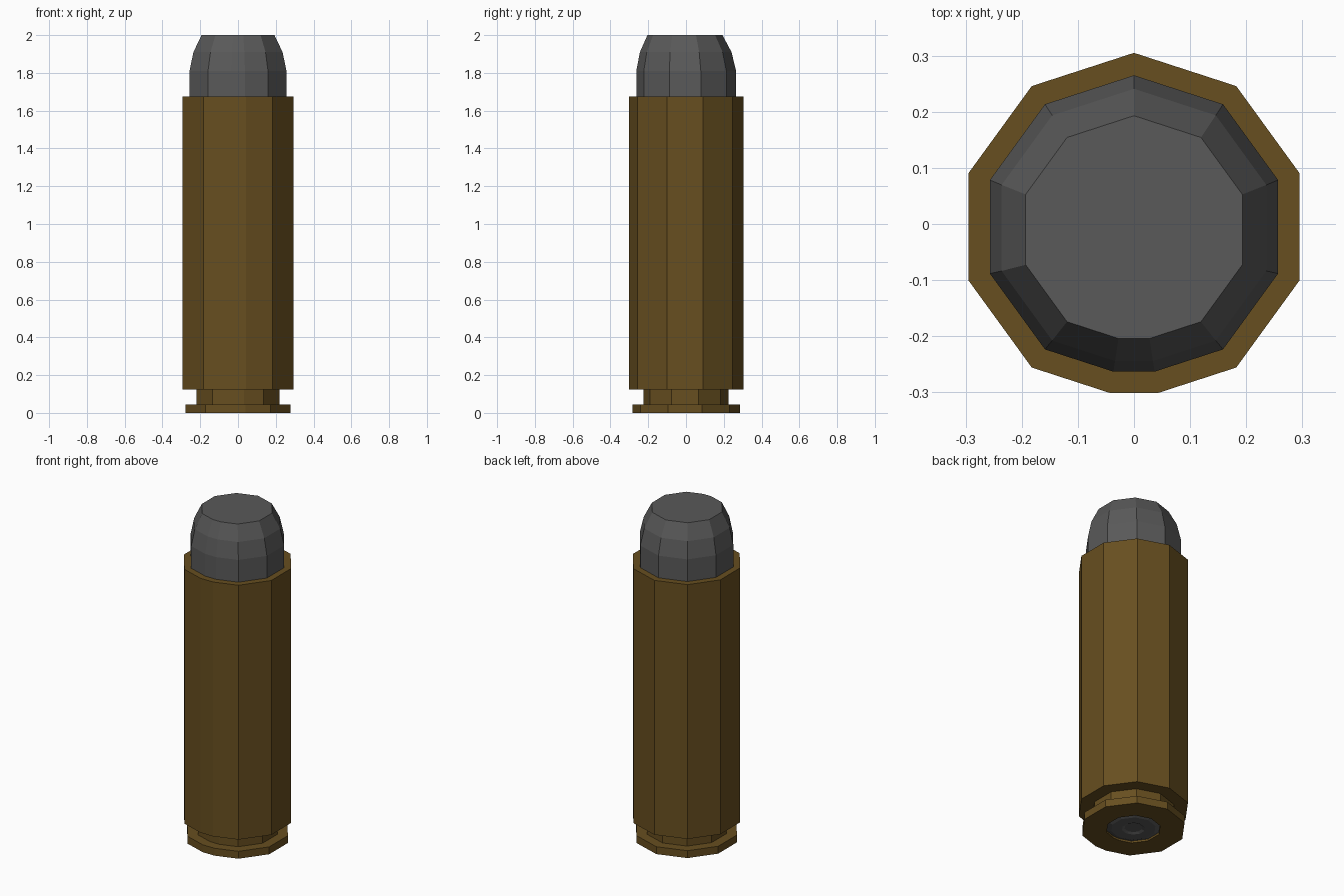
import bpy, bmesh, math

if "Cube" in bpy.data.objects:
    bpy.data.objects.remove(bpy.data.objects["Cube"])


def ring(bm, r, z, cy):
    # Decagon whose front corner (-y) is cut flat
    pts = [(r * math.sin(a), r * math.cos(a))
           for a in (k * math.pi / 5 for k in range(10)) ]
    pts[5:6] = [(0.136 * r, -0.956 * r), (-0.136 * r, -0.956 * r)]
    return [bm.verts.new((x, y + cy, z)) for x, y in pts]


def turned(name, profile, mat, cap_start=False, cap_end=False):
    # Skin stacked rings of (radius, height, y centre)
    bm = bmesh.new()
    rings = [ring(bm, *p) for p in profile]
    for a, b in zip(rings, rings[1:]):
        for i in range(len(a)):
            j = (i + 1) % len(a)
            bm.faces.new((a[i], b[i], b[j], a[j]))
    if cap_start:
        bm.faces.new(rings[0])
    if cap_end:
        bm.faces.new(rings[-1][::-1])
    mesh = bpy.data.meshes.new(name)
    bm.to_mesh(mesh)
    bm.free()
    mesh.materials.append(mat)
    ob = bpy.data.objects.new(name, mesh)
    bpy.context.collection.objects.link(ob)
    return ob


def material(name, color):
    m = bpy.data.materials.new(name)
    m.diffuse_color = (*color, 1)
    m.use_nodes = True
    m.node_tree.nodes["Principled BSDF"].inputs["Base Color"].default_value = m.diffuse_color
    return m


brass = material("brass", (0.135, 0.077, 0.014))
lead = material("lead", (0.1, 0.1, 0.1))
C = -0.005

# Case: primer pocket, rim, extractor groove, body wall, mouth
turned("case", [(0.152, 0.012, C), (0.152, 0, C), (0.291, 0, C),
                (0.291, 0.045, C), (0.231, 0.045, C), (0.231, 0.125, C),
                (0.31, 0.125, C), (0.31, 1.675, C), (0.27, 1.675, C)], brass)

# Bullet with flat nose
turned("bullet", [(0.27, 1.675, C), (0.27, 1.81, C), (0.248, 1.91, -0.007),
                  (0.203, 2.0, -0.01)], lead, cap_start=True, cap_end=True)

# Primer in the base, with a shallow centre dimple (listed inside out)
turned("primer", [(0.05, 0.01, C), (0.065, 0.003, C), (0.125, 0.003, C),
                  (0.15, 0.012, C), (0.152, 0.012, C)], lead, cap_start=True)
